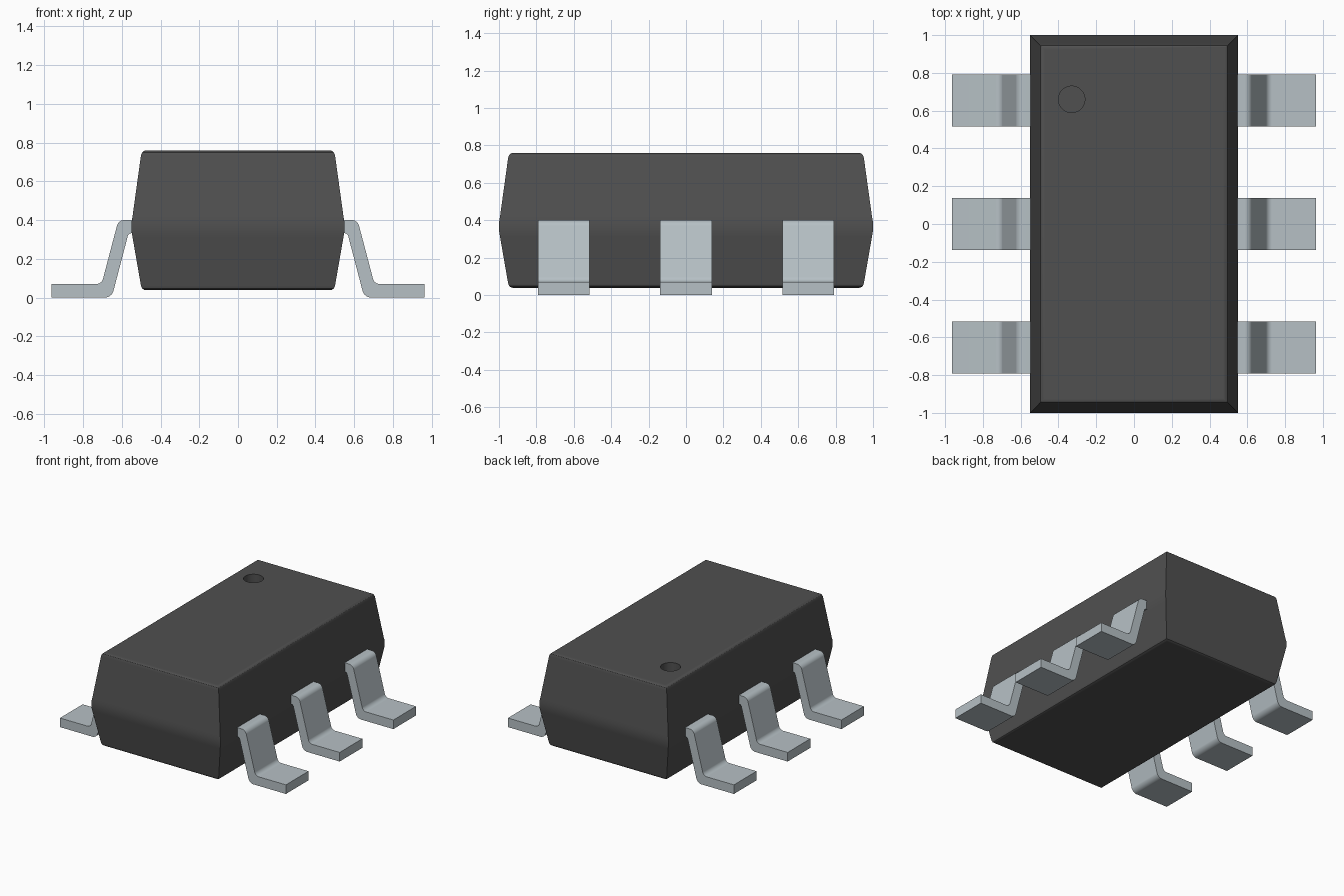
import bpy, bmesh, math
from mathutils import Vector

if "Cube" in bpy.data.objects:
    bpy.data.objects.remove(bpy.data.objects["Cube"], do_unlink=True)


def material(name, rgb, rough, metal=0.0):
    m = bpy.data.materials.new(name)
    m.use_nodes = True
    m.diffuse_color = (*rgb, 1)
    p = m.node_tree.nodes["Principled BSDF"]
    p.inputs["Base Color"].default_value = (*rgb, 1)
    p.inputs["Roughness"].default_value = rough
    p.inputs["Metallic"].default_value = metal
    return m


def finish(bm, name, mat):
    bmesh.ops.recalc_face_normals(bm, faces=bm.faces)
    me = bpy.data.meshes.new(name)
    bm.to_mesh(me)
    bm.free()
    me.materials.append(mat)
    ob = bpy.data.objects.new(name, me)
    bpy.context.collection.objects.link(ob)
    return ob


def select_only(ob):
    bpy.ops.object.select_all(action='DESELECT')
    ob.select_set(True)
    bpy.context.view_layer.objects.active = ob


def smooth(ob):
    select_only(ob)
    bpy.ops.object.shade_smooth_by_angle(angle=math.radians(30))
    ob.modifiers.new("flat_face_shading", 'WEIGHTED_NORMAL').keep_sharp = True


plastic = material("charcoal plastic", (0.08, 0.08, 0.08), 0.7)
metal = material("pale steel", (0.47, 0.53, 0.56), 0.5)

# Package body: stacked rectangles (height, inset) with rounded rims and waist
rings = [(0.038, 0.078), (0.040, 0.066), (0.047, 0.056), (0.062, 0.050),
         (0.315, 0.006), (0.345, 0.001), (0.385, 0.001), (0.415, 0.006),
         (0.733, 0.050), (0.749, 0.056), (0.757, 0.066), (0.760, 0.078)]
bm = bmesh.new()
loops = []
for z, d in rings:
    x, y = 0.551 - d, 1.001 - d
    loops.append([bm.verts.new((sx * x, sy * y, z))
                  for sx, sy in ((-1, -1), (1, -1), (1, 1), (-1, 1))])
for a, b in zip(loops, loops[1:]):
    for i in range(4):
        j = (i + 1) % 4
        bm.faces.new((a[i], a[j], b[j], b[i]))
bm.faces.new(loops[0][::-1])
bm.faces.new(loops[-1])
body = finish(bm, "package_body", plastic)

# Round pin-one dimple cut in the top
bm = bmesh.new()
bmesh.ops.create_cone(bm, cap_ends=True, segments=48, radius1=0.07, radius2=0.07, depth=0.14)
bmesh.ops.translate(bm, verts=bm.verts, vec=(-0.33, 0.66, 0.76))
cutter = finish(bm, "dimple_cutter", plastic)
cutter.hide_render = True
cut = body.modifiers.new("dimple", 'BOOLEAN')
cut.operation = 'DIFFERENCE'
cut.solver = 'EXACT'
cut.object = cutter
select_only(body)
bpy.ops.object.modifier_apply(modifier="dimple")
bpy.data.objects.remove(cutter, do_unlink=True)
smooth(body)

# Bent lead outline in (x, z) with the fillet radius of each corner
outline = [(0.50, 0.400, 0), (0.617, 0.400, 0.04), (0.704, 0.070, 0.035),
           (0.963, 0.070, 0), (0.963, 0.000, 0), (0.652, 0.000, 0.045),
           (0.565, 0.332, 0.02), (0.50, 0.332, 0)]


def rounded(points, steps=6):
    out = []
    for i, (x, z, r) in enumerate(points):
        p = Vector((x, z))
        if r == 0:
            out.append(p)
            continue
        a = (Vector(points[i - 1][:2]) - p).normalized()
        b = (Vector(points[(i + 1) % len(points)][:2]) - p).normalized()
        half = a.angle(b) / 2
        centre = p + (a + b).normalized() * r / math.sin(half)
        start = p + a * r / math.tan(half) - centre
        end = p + b * r / math.tan(half) - centre
        for k in range(steps + 1):
            t = k / steps
            out.append(centre + start.lerp(end, t).normalized() * r)
    return out


def lead(name, side, y, half_width=0.138):
    bm = bmesh.new()
    verts = [bm.verts.new((side * p.x, y - half_width, p.y)) for p in rounded(outline)]
    face = bm.faces.new(verts)
    ext = bmesh.ops.extrude_face_region(bm, geom=[face])
    moved = [g for g in ext["geom"] if isinstance(g, bmesh.types.BMVert)]
    bmesh.ops.translate(bm, verts=moved, vec=(0, 2 * half_width, 0))
    smooth(finish(bm, name, metal))


# Three leads along each long side
for side, side_name in ((1, "left"), (-1, "right")):
    for y, place in ((-0.654, "front"), (0.0, "middle"), (0.654, "back")):
        lead(f"{side_name}_{place}_lead", side, y)
